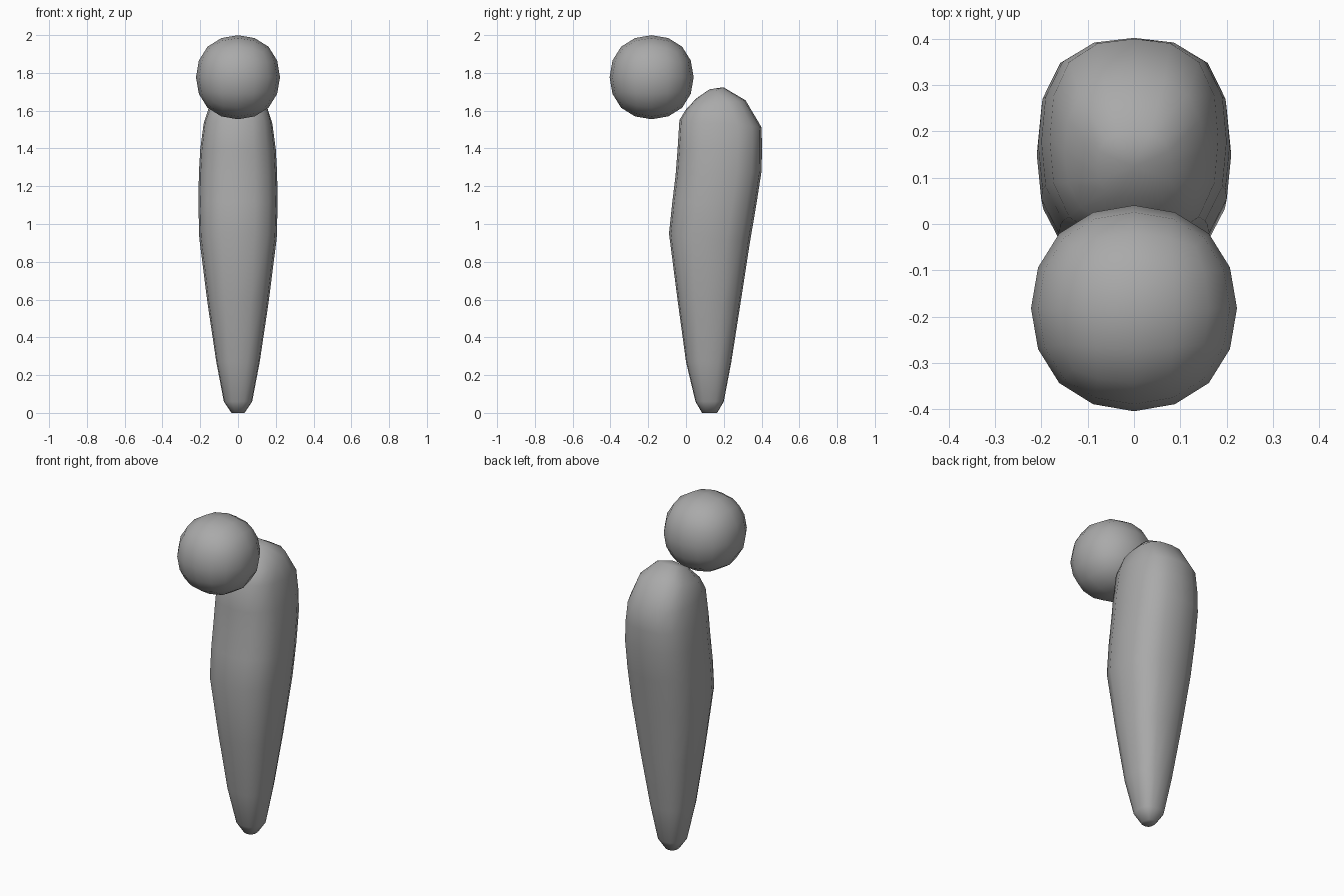
import bpy, bmesh, math
from mathutils import Vector

if "Cube" in bpy.data.objects:
    bpy.data.objects.remove(bpy.data.objects["Cube"])

grey = bpy.data.materials.new("plain grey")
grey.diffuse_color = (0.4, 0.4, 0.4, 1)
grey.use_nodes = True
grey.node_tree.nodes["Principled BSDF"].inputs["Base Color"].default_value = grey.diffuse_color


def finish(obj):
    obj.data.materials.append(grey)
    for poly in obj.data.polygons:
        poly.use_smooth = True


# Head: a cube rounded into a ball
bm = bmesh.new()
bmesh.ops.create_cube(bm, size=0.53)
mesh = bpy.data.meshes.new("head")
bm.to_mesh(mesh)
bm.free()
head = bpy.data.objects.new("head", mesh)
bpy.context.collection.objects.link(head)
head.location = (0, -0.182, 1.777)
finish(head)
sub = head.modifiers.new("round", 'SUBSURF')
sub.levels = sub.render_levels = 2

# Body: rounded-square sections given as front (y, z), back (y, z), half width
SECTIONS = [
    ((0.085, 0.00), (0.165, 0.00), 0.035),
    ((0.050, 0.06), (0.200, 0.06), 0.075),
    ((0.000, 0.27), (0.240, 0.27), 0.115),
    ((-0.045, 0.60), (0.287, 0.57), 0.162),
    ((-0.090, 0.95), (0.338, 0.90), 0.205),
    ((-0.072, 1.12), (0.372, 1.10), 0.210),
    ((-0.055, 1.26), (0.400, 1.28), 0.207),
    ((-0.045, 1.39), (0.402, 1.40), 0.200),
    ((-0.035, 1.55), (0.400, 1.512), 0.182),
    ((0.000, 1.607), (0.315, 1.655), 0.150),
    ((0.055, 1.665), (0.198, 1.724), 0.080),
]
CROWN = (0, 0.124, 1.713)

# One quarter of the section, turned four times into a 16-point ring
quarter = [(1, 0), (0.955, 0.43), (0.77, 0.77), (0.43, 0.955)]
ring = []
for turn in range(4):
    for u, v in quarter:
        for _ in range(turn):
            u, v = -v, u
        ring.append((u, v))

bm = bmesh.new()
loops = []
for front, back, half in SECTIONS:
    f, b = Vector((0, *front)), Vector((0, *back))
    mid, reach = (f + b) / 2, (b - f) / 2
    loops.append([bm.verts.new(mid + reach * v + Vector((half * u, 0, 0)))
                  for u, v in ring])
for low, high in zip(loops, loops[1:]):
    for i in range(16):
        j = (i + 1) % 16
        bm.faces.new((low[i], low[j], high[j], high[i]))

# Flat tip below and rounded crown above
bm.faces.new(loops[0][::-1])
crown = bm.verts.new(CROWN)
for i in range(16):
    bm.faces.new((loops[-1][i], loops[-1][(i + 1) % 16], crown))
bmesh.ops.recalc_face_normals(bm, faces=bm.faces)
mesh = bpy.data.meshes.new("body")
bm.to_mesh(mesh)
bm.free()
body = bpy.data.objects.new("body", mesh)
bpy.context.collection.objects.link(body)
finish(body)
